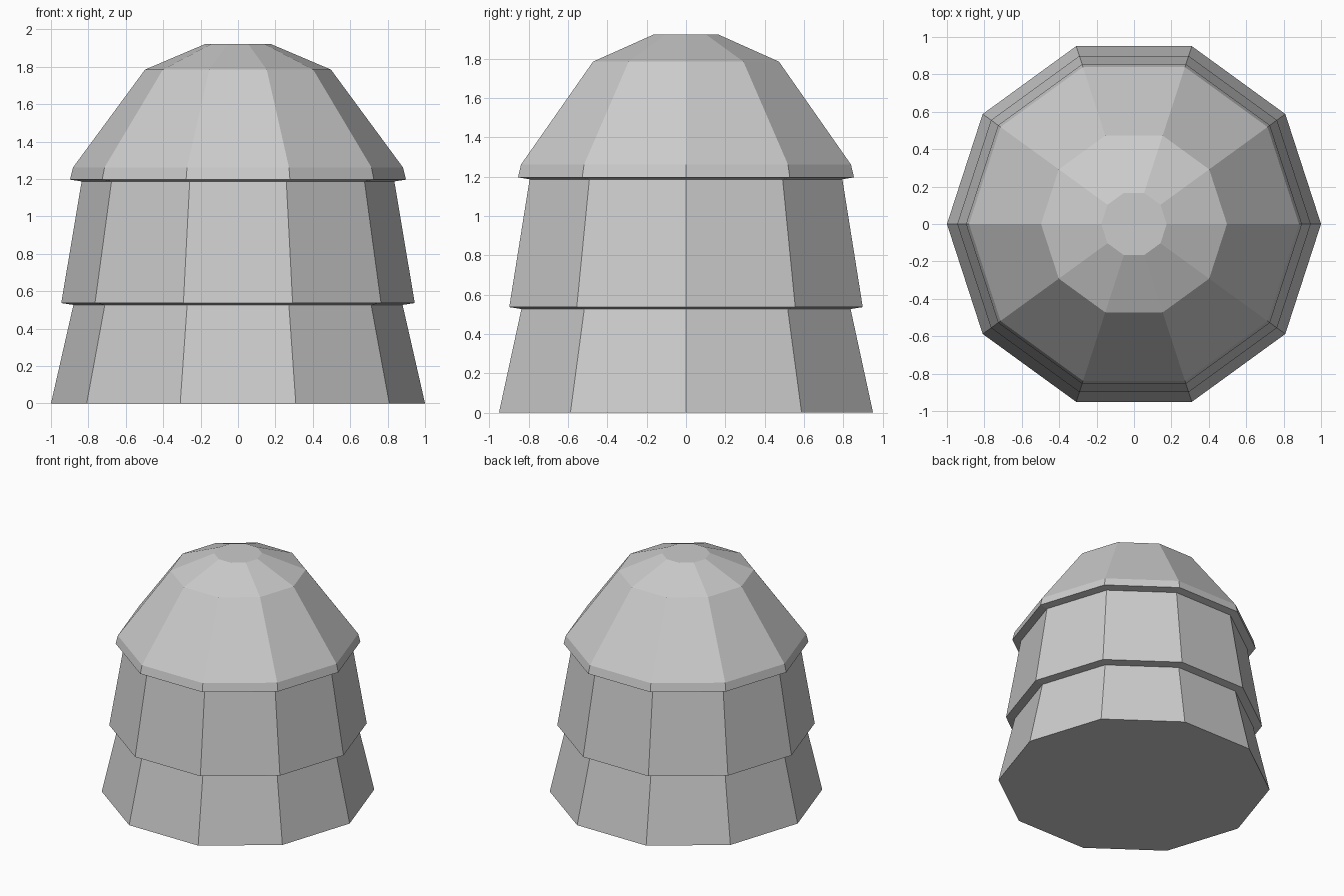
import bpy
from math import sin, cos, pi

SIDES = 10

if "Cube" in bpy.data.objects:
    bpy.data.objects.remove(bpy.data.objects["Cube"])

grey = bpy.data.materials.new("plain grey")
grey.use_nodes = True
colour = (0.6, 0.6, 0.6, 1)
grey.diffuse_color = colour
grey.node_tree.nodes["Principled BSDF"].inputs["Base Color"].default_value = colour


def faceted_tier(name, profile):
    """Sweep (radius, height) points round a ten-sided ring and cap both ends."""
    verts = [(r * cos(2 * pi * i / SIDES), r * sin(2 * pi * i / SIDES), z)
             for r, z in profile for i in range(SIDES)]
    faces = [list(range(SIDES))[::-1],
             list(range(len(verts) - SIDES, len(verts)))]
    for ring in range(len(profile) - 1):
        a = ring * SIDES
        for i in range(SIDES):
            j = (i + 1) % SIDES
            faces.append((a + i, a + j, a + SIDES + j, a + SIDES + i))
    mesh = bpy.data.meshes.new(name)
    mesh.from_pydata(verts, [], faces)
    mesh.materials.append(grey)
    obj = bpy.data.objects.new(name, mesh)
    bpy.context.collection.objects.link(obj)
    return obj


# Tapered base wall
faceted_tier("lower_wall", [(1.0, 0), (0.88, 0.527)])

# Overhanging middle wall with a sloped underside
faceted_tier("middle_wall", [(0.88, 0.527), (0.945, 0.537), (0.836, 1.187)])

# Domed roof with a short eave band and a flat crown
faceted_tier("domed_roof", [(0.836, 1.187), (0.898, 1.197), (0.882, 1.262),
                            (0.497, 1.785), (0.175, 1.922)])
